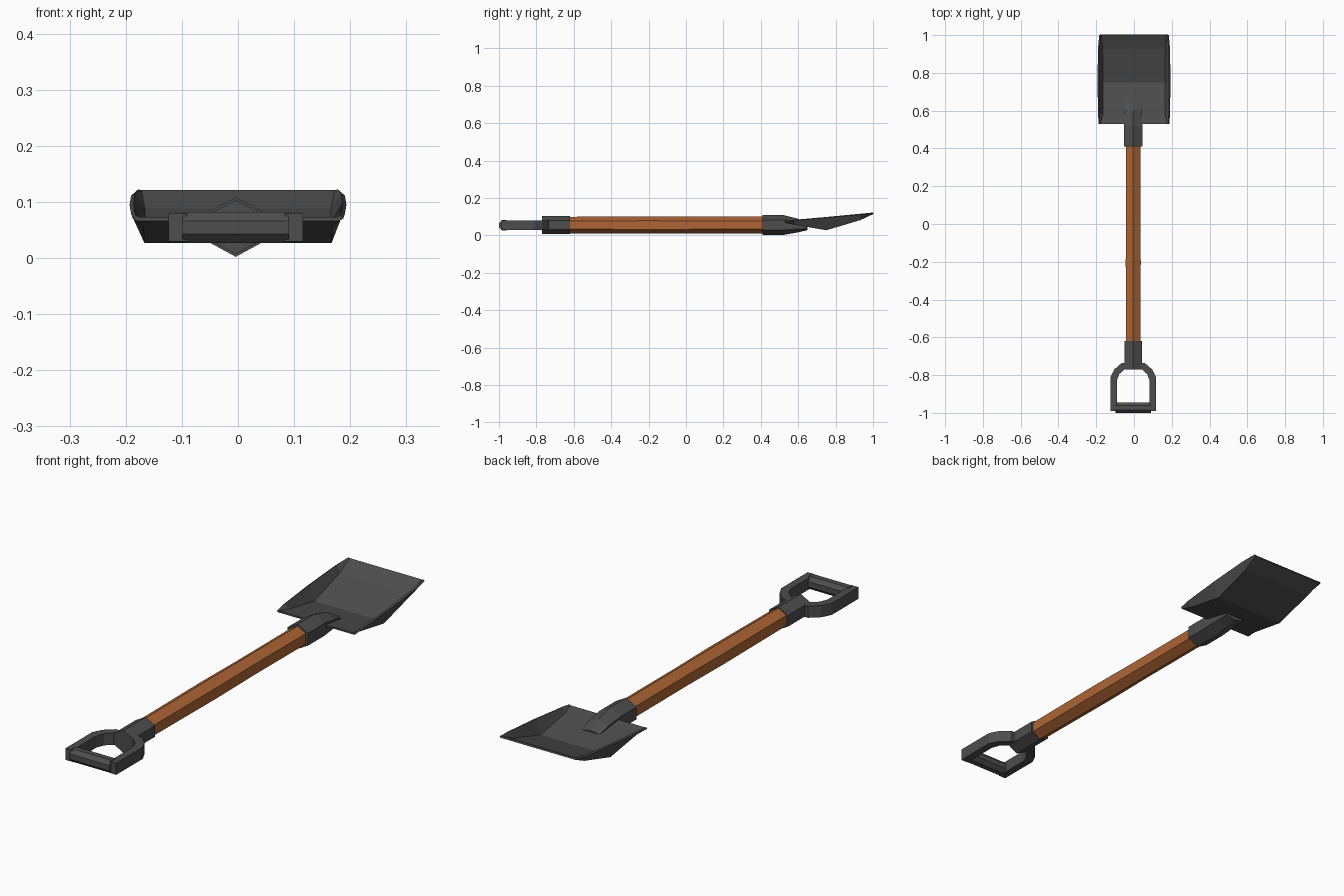
import bpy
import bmesh
from math import sin, cos, tau

cube = bpy.data.objects.get("Cube")
if cube:
    bpy.data.objects.remove(cube, do_unlink=True)

CX, CZ = -0.004, 0.055  # axis of the shaft


def material(name, color):
    mat = bpy.data.materials.new(name)
    mat.use_nodes = True
    mat.diffuse_color = color
    bsdf = next(n for n in mat.node_tree.nodes if n.type == 'BSDF_PRINCIPLED')
    bsdf.inputs["Base Color"].default_value = color
    return mat


metal = material("dark_metal", (0.075, 0.075, 0.075, 1))
wood = material("orange_wood", (0.42, 0.13, 0.035, 1))


def finish(bm, name, mat):
    mesh = bpy.data.meshes.new(name)
    bm.to_mesh(mesh)
    bm.free()
    mesh.materials.append(mat)
    obj = bpy.data.objects.new(name, mesh)
    bpy.context.collection.objects.link(obj)
    return obj


def bridge(bm, rows, closed=False):
    for a, b in zip(rows, rows[1:]):
        n = len(a)
        for i in range(n if closed else n - 1):
            j = (i + 1) % n
            bm.faces.new((a[i], a[j], b[j], b[i]))


def solidify(obj, thickness, offset):
    mod = obj.modifiers.new("Thickness", 'SOLIDIFY')
    mod.thickness = thickness
    mod.offset = offset


def hex_tube(name, mat, stations):
    """Six-sided tube along y; each station is y, x radius, z radius, centre z."""
    bm = bmesh.new()
    rings = []
    for y, rx, rz, z in stations:
        angles = [tau * (0.25 + k / 6) for k in range(6)]
        rings.append([bm.verts.new((CX + rx * cos(a), y, z + rz * sin(a))) for a in angles])
    bridge(bm, rings, closed=True)
    bm.faces.new(rings[0])
    bm.faces.new(rings[-1])
    bmesh.ops.recalc_face_normals(bm, faces=bm.faces)
    return finish(bm, name, mat)


# Wooden shaft, slightly uneven along its length
hex_tube("shaft", wood, [
    (-0.64, 0.043, 0.044, CZ), (-0.2, 0.046, 0.046, CZ),
    (0.05, 0.043, 0.045, CZ), (0.43, 0.044, 0.045, CZ)])

# Collar between shaft and grip
hex_tube("grip_collar", metal, [(-0.77, 0.052, 0.048, CZ), (-0.62, 0.052, 0.048, CZ)])

# Blade socket flattening into a tongue on the blade
hex_tube("blade_socket", metal, [
    (0.41, 0.056, 0.053, CZ), (0.52, 0.056, 0.053, CZ),
    (0.60, 0.052, 0.036, 0.052), (0.65, 0.048, 0.016, 0.044)])

# D-shaped grip frame
outer = [(0.12, -0.99), (0.12, -0.81), (0.1, -0.77), (0.06, -0.735)]
inner = [(0.087, -0.99), (0.087, -0.83), (0.074, -0.795), (0.045, -0.768)]


def arch(half):
    return [(-x, y) for x, y in half] + [(x, y) for x, y in reversed(half)]


bm = bmesh.new()
bridge(bm, [[bm.verts.new((CX + x, y, 0.054)) for x, y in arch(half)]
            for half in (inner, outer)])
solidify(finish(bm, "grip_frame", metal), 0.05, 0)

# Eight-sided crossbar of the grip
bm = bmesh.new()
bmesh.ops.create_cone(bm, cap_ends=True, segments=8, radius1=0.03, radius2=0.03, depth=0.19)
bar = finish(bm, "grip_bar", metal)
bar.rotation_euler = (tau / 16, 0, 0)
bar.rotation_euler = (tau / 16, tau / 4, 0)
bar.rotation_mode = 'ZYX'
bar.location = (CX, -0.972, 0.054)

# Scooped blade: y, rim half width, rim z, floor half width, floor z
bm = bmesh.new()
rows = []
for y, rim_w, rim_z, floor_w, floor_z in [
        (0.53, 0.182, 0.076, 0.177, 0.073),
        (0.58, 0.184, 0.083, 0.165, 0.064),
        (0.75, 0.186, 0.098, 0.163, 0.034),
        (0.93, 0.184, 0.115, 0.166, 0.088),
        (1.0, 0.178, 0.122, 0.172, 0.121)]:
    section = [(-rim_w, rim_z), (-floor_w, floor_z), (floor_w, floor_z), (rim_w, rim_z)]
    rows.append([bm.verts.new((x, y, z)) for x, z in section])
bridge(bm, rows)
solidify(finish(bm, "blade", metal), 0.008, -1)
